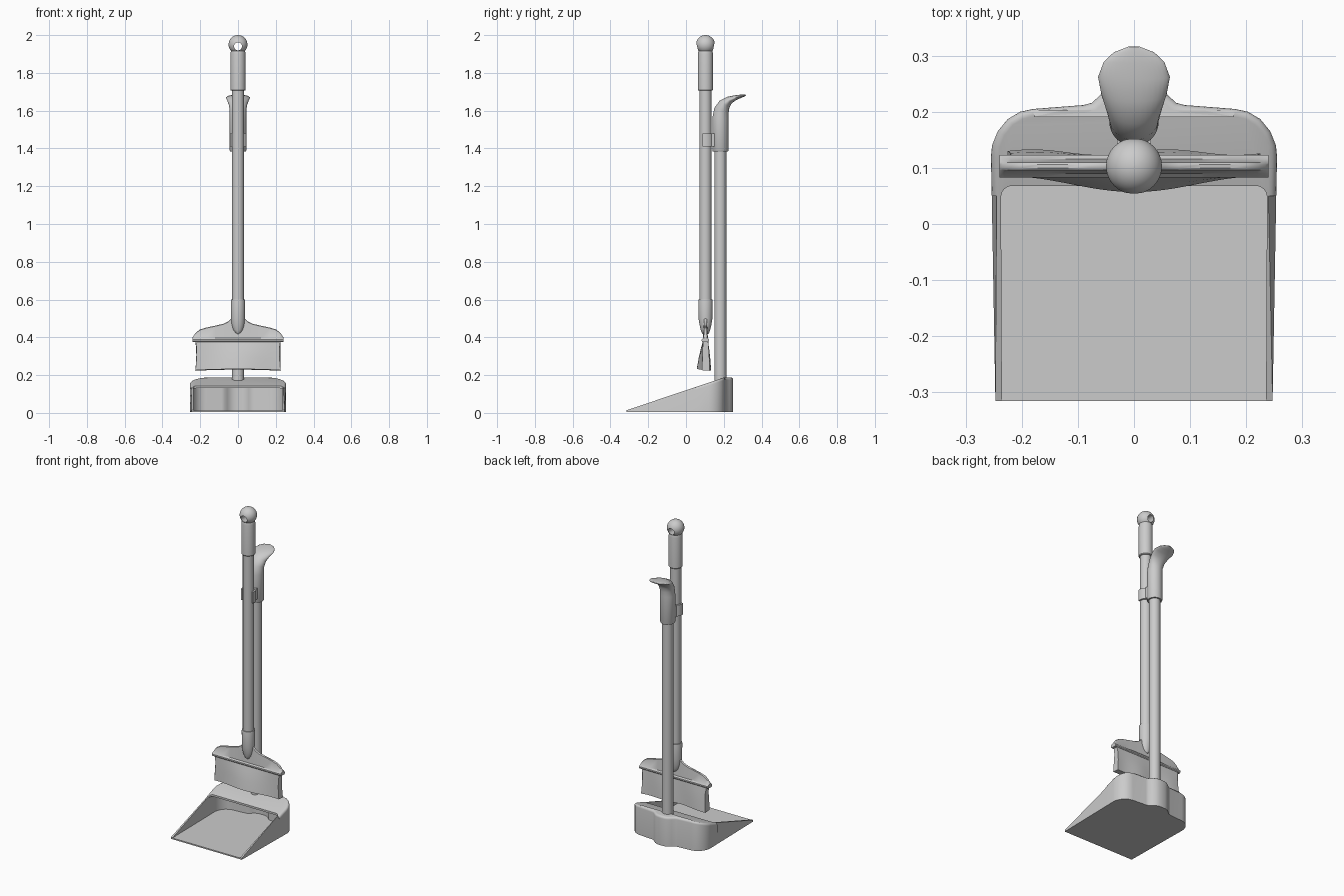
import bpy, bmesh
from math import sin, cos, pi, radians, sqrt
from mathutils import Vector

if "Cube" in bpy.data.objects:
    bpy.data.objects.remove(bpy.data.objects["Cube"])

BROOM_Y, PAN_Y = 0.103, 0.182


def finish(name, bm, angle=35):
    bmesh.ops.recalc_face_normals(bm, faces=bm.faces[:])
    me = bpy.data.meshes.new(name)
    bm.to_mesh(me)
    bm.free()
    ob = bpy.data.objects.new(name, me)
    bpy.context.collection.objects.link(ob)
    smooth(ob, angle)
    return ob


def smooth(ob, angle=35):
    bpy.ops.object.select_all(action='DESELECT')
    ob.select_set(True)
    bpy.context.view_layer.objects.active = ob
    bpy.ops.object.shade_smooth_by_angle(angle=radians(angle))


def skin(name, rings, angle=35):
    """Join closed rings of points into a capped solid."""
    bm = bmesh.new()
    vs = [[bm.verts.new(p) for p in r] for r in rings]
    n = len(vs[0])
    for a, b in zip(vs, vs[1:]):
        for i in range(n):
            bm.faces.new((a[i], a[(i + 1) % n], b[(i + 1) % n], b[i]))
    bm.faces.new(vs[0])
    bm.faces.new(vs[-1])
    return finish(name, bm, angle)


def ellipse(y, z, w, t, tilt=0, n=32):
    k = radians(tilt)
    return [(w * cos(a), y - t * sin(a) * cos(k), z + t * sin(a) * sin(k))
            for a in (2 * pi * i / n for i in range(n))]


def prism(outline, z0, z1):
    bm = bmesh.new()
    lo = [bm.verts.new((x, y, z0)) for x, y in outline]
    hi = [bm.verts.new((x, y, z1)) for x, y in outline]
    n = len(lo)
    for i in range(n):
        j = (i + 1) % n
        bm.faces.new((lo[i], lo[j], hi[j], hi[i]))
    bm.faces.new(lo)
    bm.faces.new(hi)
    bmesh.ops.recalc_face_normals(bm, faces=bm.faces[:])
    return bm


def slope_cut(bm, drop=0.0):
    """Trim the top to the sloping line of the dustpan walls."""
    g = bm.verts[:] + bm.edges[:] + bm.faces[:]
    r = bmesh.ops.bisect_plane(bm, geom=g, plane_co=(0, -0.315, 0.014 - drop),
                               plane_no=(0, -0.336, 1), clear_outer=True)
    cut = [e for e in r['geom_cut'] if isinstance(e, bmesh.types.BMEdge)]
    bmesh.ops.holes_fill(bm, edges=[e for e in bm.edges if e.is_boundary])
    bmesh.ops.recalc_face_normals(bm, faces=bm.faces[:])


def carve(ob, *cutters):
    for c in cutters:
        c.hide_render = True
        m = ob.modifiers.new("cut", 'BOOLEAN')
        m.operation, m.solver, m.object = 'DIFFERENCE', 'EXACT', c
        bpy.context.view_layer.objects.active = ob
        bpy.ops.object.modifier_apply(modifier=m.name)
        bpy.data.objects.remove(c)
    smooth(ob)


def mirrored(half):
    return half + [(-x, y) for x, y in reversed(half) if x > 1e-6]


# dustpan: solid wedge with a bulge at the back, hollowed under a hood
half = [(.247, -.315), (.2535, .05), (.255, .12), (.253, .14), (.243, .165),
        (.225, .187), (.203, .2), (.18, .205), (.09, .212), (.075, .216),
        (.06, .23), (.042, .243), (.022, .249), (0, .25)]
bm = prism(mirrored(half), 0.004, 0.188)
slope_cut(bm)
rim = [e for e in bm.edges if len(e.link_faces) == 2
       and min(v.co.z for v in e.verts) > .1 and e.calc_face_angle() > .7
       and abs(e.verts[0].co.z - e.verts[1].co.z) < .06]
bmesh.ops.bevel(bm, geom=rim, offset=.014, segments=4, profile=.5,
                affect='EDGES', clamp_overlap=False)
pan = finish("dustpan", bm)
inner = [(.236, -.4)] + [(x * .95, y - .012) for x, y in half[1:]]
bm = prism(mirrored(inner), 0.012, 0.176)
slope_cut(bm, .012)
hollow = finish("hollow_cutter", bm)
mouth_half = [(.235, -.4)] + [(.217 + .02 * cos(a), .048 + .02 * sin(a))
                              for a in (pi / 12 * i for i in range(7))]
mouth = finish("mouth_cutter", prism(mirrored(mouth_half), 0.012, 0.4))
carve(pan, hollow, mouth)

# dustpan pole and bent, flattened grip
skin("dustpan_pole", [ellipse(PAN_Y, z, .032, .032) for z in (.17, 1.42)])
skin("dustpan_grip", [ellipse(*r) for r in (
    (PAN_Y, 1.385, .041, .041), (PAN_Y, 1.39, .044, .043), (PAN_Y, 1.56, .044, .043),
    (.188, 1.602, .044, .040, 18), (.204, 1.634, .049, .032, 38),
    (.23, 1.656, .058, .021, 56), (.262, 1.669, .064, .013, 70),
    (.289, 1.676, .054, .009, 76), (.306, 1.68, .036, .006, 78),
    (.316, 1.682, .010, .003, 80))], 50)

# clip holding the broom pole, open to the front
arc = [radians(-20 + 220 * i / 24) for i in range(25)]
clip = [(.044 * cos(a), BROOM_Y + .044 * sin(a)) for a in arc]
clip += [(.034 * cos(a), BROOM_Y + .034 * sin(a)) for a in reversed(arc)]
finish("pole_clip", prism(clip, 1.41, 1.48))
finish("clip_bridge", prism([(-.03, .135), (.03, .135), (.03, .17), (-.03, .17)], 1.41, 1.48))

# broom pole, and grip ending in a ball with a hanging hole
skin("broom_pole", [ellipse(BROOM_Y, z, .032, .032) for z in (.5, 1.75)])
ball = [(1.95 + .05 * sin(a), max(.05 * cos(a), .001))
        for a in (radians(-42 + 132 * i / 14) for i in range(15))]
grip = skin("broom_grip", [ellipse(BROOM_Y, z, r, r) for z, r in
            [(1.706, .037), (1.71, .040), (1.90, .040), (1.91, .0385)] + ball])
hole = skin("hole_cutter", [[(.021 * cos(a), y, 1.94 + .021 * sin(a))
            for a in (2 * pi * i / 24 for i in range(24))] for y in (0, .2)])
carve(grip, hole)

# socket tapering onto the broom head
skin("broom_socket", [ellipse(BROOM_Y, z, w, t) for z, w, t in (
    (.60, .037, .037), (.595, .038, .038), (.50, .037, .037), (.465, .034, .031),
    (.44, .027, .025), (.425, .017, .020), (.418, .006, .016))], 50)

# broom head: thin shoulder plate over a thicker rim
tops = [(.24, .400), (.234, .410), (.22, .428), (.20, .442), (.17, .451),
        (.12, .462), (.08, .471), (.055, .482), (.035, .50)]
stations = [(-x, t) for x, t in tops] + tops[::-1]
rings = []
for x, t in stations:
    side = [(.016, .375), (.020, .380), (.020, .388), (.013, .396), (.007, t - .003), (.003, t)]
    rings.append([(x, BROOM_Y - w, z) for w, z in side] +
                 [(x, BROOM_Y + w, z) for w, z in reversed(side)])
skin("broom_head", rings)

# bristles: wavy block flaring towards the tips
rings = []
for i in range(31):
    u = -1 + i / 15
    x = .225 * u
    front = .071 - .014 * cos(14 * x)
    back = .128 + .005 * sin(26 * x)
    tip = .226 + .006 * (1 - u * u)
    ring = []
    for s, z in ((0, .38), (.35, .34), (.7, .29), (1, tip)):
        ring.append((x * (1 - .03 * sin(pi * s)), .09 + (front - .09) * s, z))
    for s, z in ((1, tip - .003), (.7, .29), (.35, .34), (0, .38)):
        ring.append((x * (1 - .03 * sin(pi * s)), .117 + (back - .117) * s, z))
    rings.append(ring)
skin("bristles", rings)
